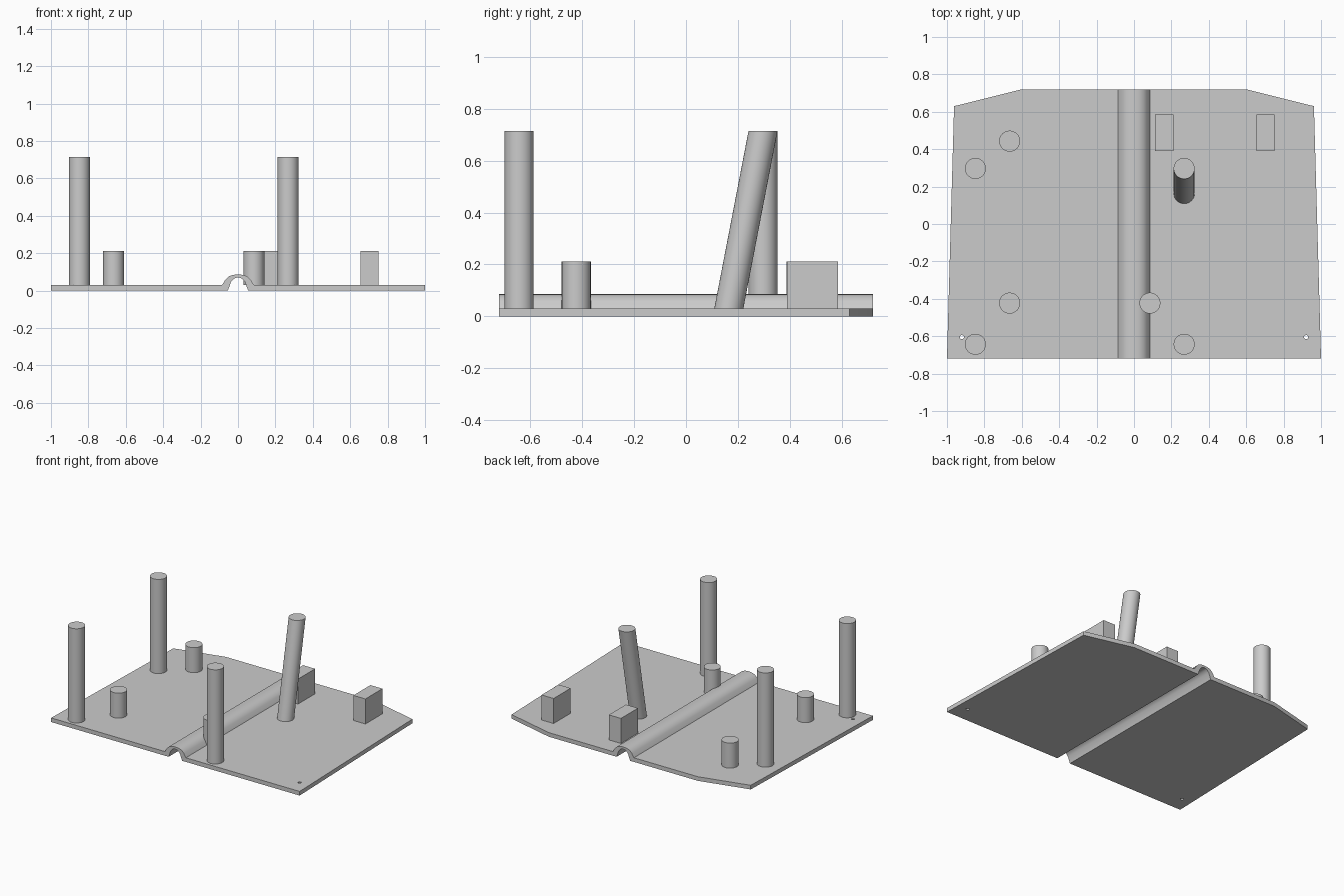
import bpy
import bmesh
import math
from mathutils import Vector

if "Cube" in bpy.data.objects:
    bpy.data.objects.remove(bpy.data.objects["Cube"], do_unlink=True)

PLATE_TOP = 0.03
HALF_DEPTH = 0.72
POST_RADIUS = 0.056
TALL, SHORT = 0.715, 0.212

grey = bpy.data.materials.new("plain grey")
grey.use_nodes = True
grey.diffuse_color = (0.6, 0.6, 0.6, 1)
grey.node_tree.nodes["Principled BSDF"].inputs["Base Color"].default_value = (0.6, 0.6, 0.6, 1)


def make_object(name, bm):
    bmesh.ops.recalc_face_normals(bm, faces=bm.faces[:])
    mesh = bpy.data.meshes.new(name)
    bm.to_mesh(mesh)
    bm.free()
    mesh.materials.append(grey)
    obj = bpy.data.objects.new(name, mesh)
    bpy.context.collection.objects.link(obj)
    return obj


def activate(obj):
    bpy.ops.object.select_all(action='DESELECT')
    obj.select_set(True)
    bpy.context.view_layer.objects.active = obj


def smooth(obj):
    activate(obj)
    bpy.ops.object.shade_smooth_by_angle(angle=math.radians(40))


def post(name, x, y, z0, z1, radius=POST_RADIUS, lean=0.0):
    """Upright cylinder; lean shifts its top along y, keeping the ends level."""
    bm = bmesh.new()
    bmesh.ops.create_cone(bm, cap_ends=True, segments=48,
                          radius1=radius, radius2=radius, depth=z1 - z0)
    for v in bm.verts:
        if v.co.z > 0:
            v.co.y += lean
        v.co += Vector((x, y, (z0 + z1) / 2))
    obj = make_object(name, bm)
    smooth(obj)
    return obj


def block(name, x0, x1, y0, y1, z0, z1):
    bm = bmesh.new()
    bmesh.ops.create_cube(bm, size=1)
    for v in bm.verts:
        v.co = Vector((x0 + (v.co.x + 0.5) * (x1 - x0),
                       y0 + (v.co.y + 0.5) * (y1 - y0),
                       z0 + (v.co.z + 0.5) * (z1 - z0)))
    return make_object(name, bm)


# Base plate with central tunnel: mirrored cross-section extruded along y
outer = [(1, 0), (1, PLATE_TOP), (0.085, PLATE_TOP), (0.068, 0.058),
         (0.05, 0.076), (0.026, 0.084)]
inner = [(0.022, 0.064), (0.038, 0.045), (0.054, 0)]
half = outer + [(0, 0.086)]
section = half + [(-x, z) for x, z in reversed(outer)]
section += [(-x, z) for x, z in reversed(inner)] + [(0, 0.071)] + inner

bm = bmesh.new()
face = bm.faces.new([bm.verts.new((x, -HALF_DEPTH, z)) for x, z in section])
extruded = bmesh.ops.extrude_face_region(bm, geom=[face])["geom"]
bmesh.ops.translate(bm, vec=(0, 2 * HALF_DEPTH, 0),
                    verts=[g for g in extruded if isinstance(g, bmesh.types.BMVert)])

# Tapered sides and clipped rear corners
edges = [((1, -HALF_DEPTH), (0.962, 0.63)), ((0.962, 0.63), (0.6, HALF_DEPTH))]
for side in (1, -1):
    for a, b in edges:
        normal = Vector((side * (b[1] - a[1]), a[0] - b[0], 0)).normalized()
        cut = bmesh.ops.bisect_plane(
            bm, geom=bm.verts[:] + bm.edges[:] + bm.faces[:], dist=1e-5,
            plane_co=(side * b[0], b[1], 0), plane_no=normal, clear_outer=True)
        bmesh.ops.holes_fill(bm, edges=[e for e in bm.edges if e.is_boundary], sides=0)
plate = make_object("base_plate", bm)

# Small holes in the front corners
for side, label in ((1, "left"), (-1, "right")):
    cutter = post(label + "_hole_cutter", side * 0.92, -0.605, -0.05, 0.1, radius=0.011)
    cutter.hide_render = True
    mod = plate.modifiers.new("hole", 'BOOLEAN')
    mod.operation = 'DIFFERENCE'
    mod.solver = 'EXACT'
    mod.object = cutter
    activate(plate)
    bpy.ops.object.modifier_apply(modifier=mod.name)
    bpy.data.objects.remove(cutter, do_unlink=True)
smooth(plate)

# Tall posts
post("front_right_tall_post", -0.848, -0.643, PLATE_TOP, TALL)
post("rear_right_tall_post", -0.848, 0.297, PLATE_TOP, TALL)
post("front_left_tall_post", 0.268, -0.643, PLATE_TOP, TALL)
post("leaning_post", 0.268, 0.165, PLATE_TOP, TALL, lean=0.132)

# Short posts
post("rear_right_short_post", -0.665, 0.443, PLATE_TOP, SHORT)
post("front_right_short_post", -0.665, -0.423, PLATE_TOP, SHORT)
post("tunnel_short_post", 0.085, -0.423, PLATE_TOP, SHORT)

# Rear blocks
block("inner_block", 0.113, 0.21, 0.39, 0.586, PLATE_TOP, SHORT)
block("outer_block", 0.655, 0.752, 0.39, 0.586, PLATE_TOP, SHORT)
